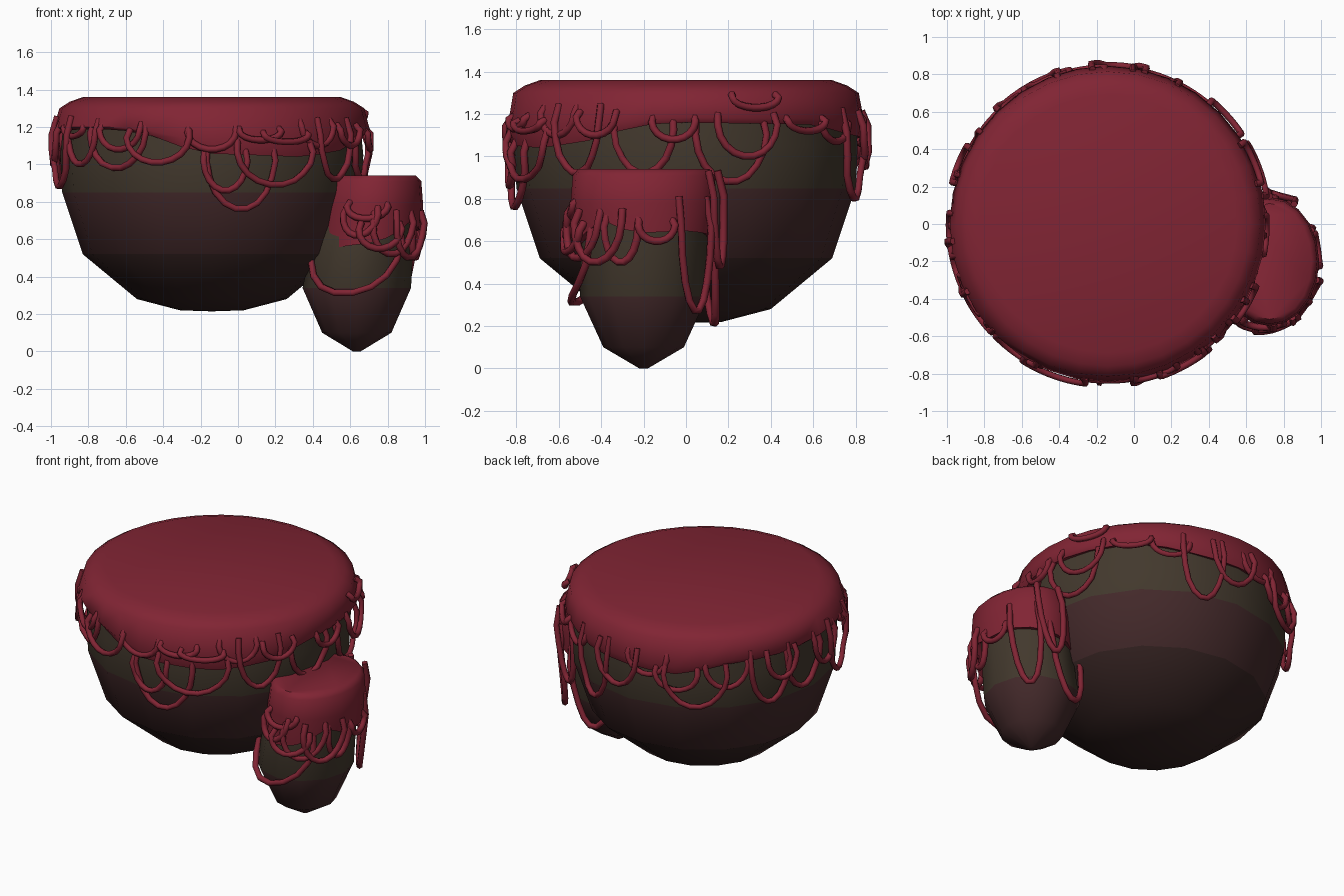
import bpy, bmesh, math

if "Cube" in bpy.data.objects:
    bpy.data.objects.remove(bpy.data.objects["Cube"])

def material(name, rgb):
    m = bpy.data.materials.new(name)
    m.diffuse_color = (*rgb, 1)
    m.use_nodes = True
    m.node_tree.nodes["Principled BSDF"].inputs["Base Color"].default_value = m.diffuse_color
    return m

RED = material("red_cover", (0.22, 0.018, 0.034))
OLIVE = material("olive_band", (0.055, 0.040, 0.026))
BROWN = material("brown_band", (0.056, 0.022, 0.023))
DARK = material("dark_base", (0.034, 0.016, 0.015))

def lerp_table(table, v):
    if v <= table[0][0]:
        return table[0][1]
    for (a, p), (b, q) in zip(table, table[1:]):
        if v <= b:
            return p + (q - p) * (v - a) / (b - a)
    return table[-1][1]

def loft(name, rings, mats, bands, sides, angle=40):
    """Rings are (cx, cy, rx, ry, z); z may be a function of the angle in degrees."""
    bm = bmesh.new()
    loops = []
    for cx, cy, rx, ry, z in rings:
        loop = []
        for i in range(sides):
            d = 360 * i / sides
            a = math.radians(d)
            zz = z(d) if callable(z) else z
            loop.append(bm.verts.new((cx + rx * math.cos(a), cy + ry * math.sin(a), zz)))
        loops.append(loop)
    for k, (lo, hi) in enumerate(zip(loops, loops[1:])):
        for i in range(sides):
            j = (i + 1) % sides
            bm.faces.new((lo[i], lo[j], hi[j], hi[i])).material_index = bands[k]
    bm.faces.new(loops[0][::-1]).material_index = bands[0]
    bm.faces.new(loops[-1]).material_index = bands[-1]
    bmesh.ops.recalc_face_normals(bm, faces=bm.faces)
    me = bpy.data.meshes.new(name)
    bm.to_mesh(me)
    bm.free()
    ob = bpy.data.objects.new(name, me)
    bpy.context.collection.objects.link(ob)
    for m in mats:
        me.materials.append(m)
    bpy.ops.object.select_all(action='DESELECT')
    ob.select_set(True)
    bpy.context.view_layer.objects.active = ob
    bpy.ops.object.shade_smooth_by_angle(angle=math.radians(angle))
    return ob

def strands(name, loops, centre, radius, thick):
    """Hanging loops (angle, half width, top z, bottom z) laid around a pot."""
    cu = bpy.data.curves.new(name, 'CURVE')
    cu.dimensions = '3D'
    cu.bevel_depth = thick
    cu.bevel_resolution = 1
    cu.use_fill_caps = True
    for n, (c, w, top, bot) in enumerate(loops):
        sp = cu.splines.new('POLY')
        count = 12
        sp.points.add(count - 1)
        for i in range(count):
            t = math.radians(-15 + 210 * i / (count - 1))
            a = math.radians(c + w * math.cos(t))
            z = top - (top - bot) * math.sin(t)
            x0, y0 = centre(z)
            rx, ry = radius(z)
            out = 0.012 * (n % 3) - (0.03 if i in (0, count - 1) else 0)
            sp.points[i].co = (x0 + (rx + out) * math.cos(a), y0 + (ry + out) * math.sin(a), z, 1)
    ob = bpy.data.objects.new(name, cu)
    bpy.context.collection.objects.link(ob)
    cu.materials.append(RED)

# large bowl with three colour bands
CX = -0.14
bowl = [(0.17, 0.22), (0.40, 0.28), (0.69, 0.52), (0.80, 0.85), (0.81, 1.05), (0.79, 1.25)]
loft("large_bowl", [(CX, 0, 0.02, 0.02, 0.215)] + [(CX, 0, r, r, z) for r, z in bowl],
     [DARK, BROWN, OLIVE], [0, 0, 0, 1, 2, 2], 16)

# large cover with an uneven hem
hem = [(0, 1.16), (45, 1.15), (70, 1.10), (113, 1.08), (135, 1.15), (180, 1.18), (232, 1.19),
       (248, 1.15), (265, 1.06), (305, 1.04), (325, 1.07), (345, 1.15), (360, 1.16)]
edge = lambda d: lerp_table(hem, d)
loft("large_cover", [(CX, 0, 0.77, 0.77, lambda d: edge(d) + 0.02),
                     (CX, 0, 0.825, 0.825, edge),
                     (CX, 0, 0.845, 0.845, lambda d: edge(d) * 0.6 + 1.22 * 0.4),
                     (CX, 0, 0.815, 0.815, 1.30),
                     (CX, 0, 0.76, 0.76, 1.335),
                     (CX, 0, 0.69, 0.69, 1.36)], [RED], [0] * 5, 32, 60)

# loops hanging from the large cover
big_loops = [
    (232, 13, 1.18, 0.98), (234, 9, 1.19, 1.08), (250, 12, 1.15, 1.01), (281, 13, 1.04, 0.76),
    (275, 8, 1.03, 0.86), (294, 15, 1.08, 0.89), (270, 9, 1.18, 1.08), (288, 8, 1.18, 1.13),
    (298, 9, 1.16, 1.12), (313, 8, 1.21, 1.10), (322, 9, 1.18, 0.92), (330, 7, 1.19, 1.10),
    (346, 10, 1.14, 0.92), (356, 7, 1.17, 1.08), (20, 10, 1.16, 1.00), (15, 12, 1.12, 0.88),
    (23, 8, 1.28, 1.23), (42, 8, 1.17, 1.12), (58, 8, 1.16, 1.07), (72, 9, 1.14, 0.80),
    (86, 10, 1.16, 0.95), (100, 9, 1.18, 1.06), (113, 9, 1.10, 0.98), (121, 13, 1.10, 0.88),
    (134, 9, 1.15, 1.00), (153, 9, 1.15, 0.87), (158, 7, 1.17, 1.02), (171, 10, 1.16, 0.90),
    (184, 8, 1.18, 1.00), (196, 10, 1.18, 0.88), (207, 8, 1.20, 1.15), (214, 9, 1.19, 1.00)]
strands("large_cover_loops", big_loops, lambda z: (CX, 0),
        lambda z: (0.838 if z > 1.0 else 0.825,) * 2, 0.018)

# small pot
SY = -0.2
loft("small_pot", [(0.635, SY, 0.02, 0.02, 0.0), (0.635, SY, 0.185, 0.19, 0.10),
                   (0.635, SY, 0.29, 0.30, 0.34), (0.67, SY, 0.27, 0.30, 0.60),
                   (0.71, SY, 0.24, 0.29, 0.80)], [BROWN, OLIVE], [0, 0, 1, 1], 12)

# small cover
hem2 = [(0, 0.64), (40, 0.65), (90, 0.62), (180, 0.55), (220, 0.55), (270, 0.58),
        (300, 0.62), (320, 0.71), (345, 0.65), (360, 0.64)]
edge2 = lambda d: lerp_table(hem2, d)
loft("small_cover", [(0.70, SY, 0.22, 0.26, lambda d: edge2(d) + 0.02),
                     (0.705, SY, 0.275, 0.33, edge2),
                     (0.72, SY, 0.27, 0.345, 0.78),
                     (0.725, SY, 0.255, 0.335, 0.91),
                     (0.725, SY, 0.225, 0.31, 0.94)], [RED], [0] * 4, 20, 50)

# loops hanging from the small cover
small_loops = [
    (255, 58, 0.60, 0.31), (300, 24, 0.70, 0.52), (285, 22, 0.66, 0.55), (268, 22, 0.78, 0.71),
    (262, 18, 0.74, 0.62), (322, 22, 0.70, 0.50), (342, 14, 0.68, 0.50), (45, 16, 0.70, 0.27),
    (75, 14, 0.84, 0.48), (100, 26, 0.60, 0.21), (10, 14, 0.68, 0.60)]
strands("small_cover_loops", small_loops,
        lambda z: (0.64 + 0.13 * min(max(z - 0.3, 0), 0.6), SY),
        lambda z: (0.295, 0.33 + 0.04 * min(z, 0.6)), 0.019)
